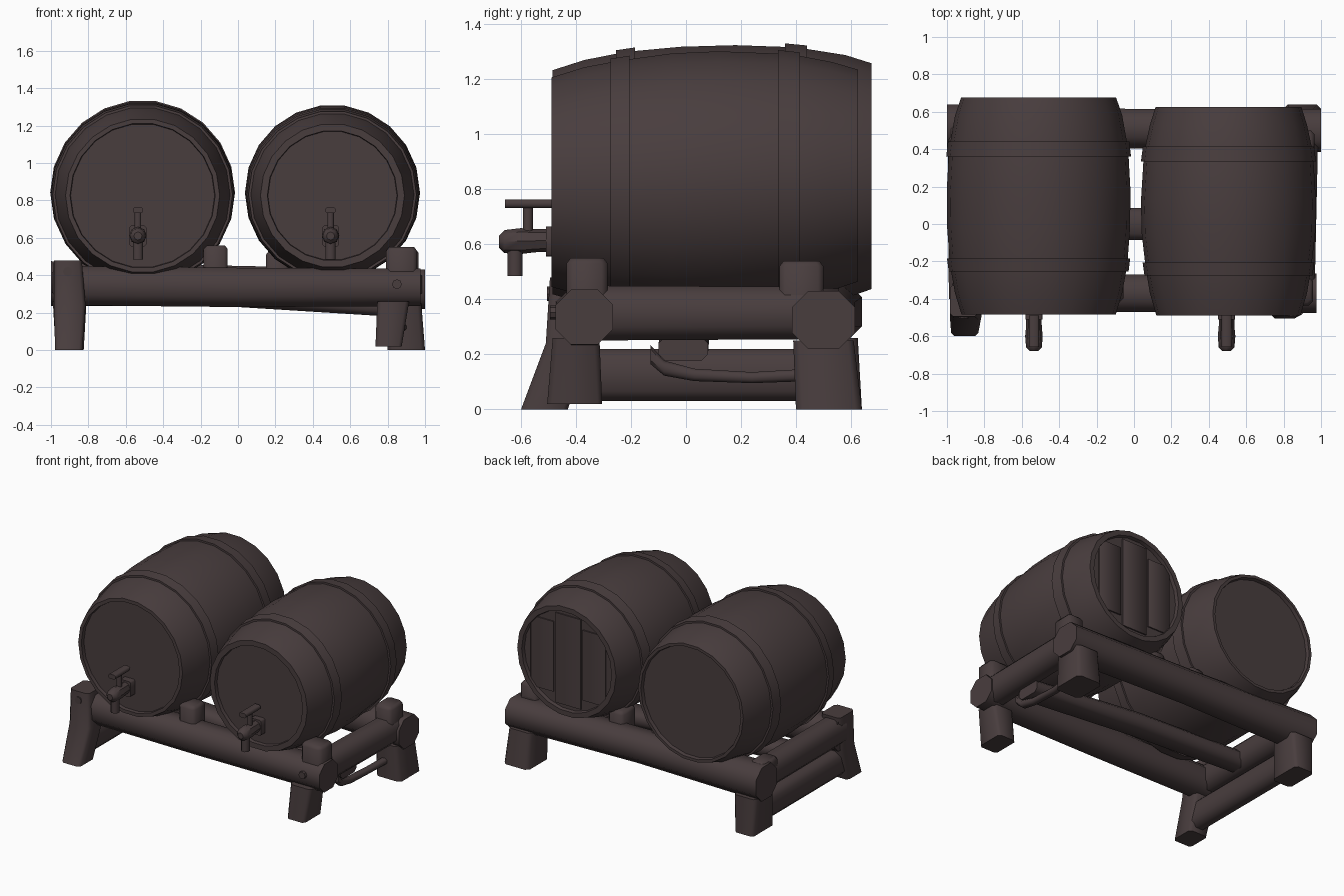
import bpy, bmesh, math

wood = bpy.data.materials.new("dark_brown_wood")
wood.diffuse_color = (0.066, 0.047, 0.048, 1)


def make(name, bm, angle=40):
    bmesh.ops.recalc_face_normals(bm, faces=bm.faces)
    me = bpy.data.meshes.new(name)
    bm.to_mesh(me)
    bm.free()
    me.materials.append(wood)
    ob = bpy.data.objects.new(name, me)
    bpy.context.collection.objects.link(ob)
    bpy.ops.object.select_all(action='DESELECT')
    bpy.context.view_layer.objects.active = ob
    ob.select_set(True)
    bpy.ops.object.shade_smooth_by_angle(angle=math.radians(angle))
    return ob


def skin(name, rings, angle=40):
    """Join equal-length rings of points and close both ends."""
    bm = bmesh.new()
    vs = [[bm.verts.new(p) for p in r] for r in rings]
    n = len(vs[0])
    for a, b in zip(vs, vs[1:]):
        for i in range(n):
            j = (i + 1) % n
            bm.faces.new((a[i], a[j], b[j], b[i]))
    bm.faces.new(vs[0])
    bm.faces.new(vs[-1])
    return make(name, bm, angle)


def beam(name, axis, stations, cut=0.28):
    """Timber with chamfered corners: stations are (x, y, z, width, height)."""
    rings = []
    for x, y, z, w, h in stations:
        c = cut * min(w, h)
        a, b = w / 2, h / 2
        sec = [(a, b - c), (a - c, b), (c - a, b), (-a, b - c),
               (-a, c - b), (c - a, -b), (a - c, -b), (a, c - b)]
        if axis == 'x':
            rings.append([(x, y + u, z + v) for u, v in sec])
        elif axis == 'y':
            rings.append([(x + u, y, z + v) for u, v in sec])
        else:
            rings.append([(x + u, y + v, z) for u, v in sec])
    return skin(name, rings, 50)


def lathe_y(name, x, profile, n=22):
    """Turned shape along y: profile is (y, radius, centre height)."""
    rings = [[(x + r * math.cos(2 * math.pi * i / n), y, z + r * math.sin(2 * math.pi * i / n))
              for i in range(n)] for y, r, z in profile]
    return skin(name, rings)


def barrel(side, x, y0, y1, z0, z1, curve, hoops, rim):
    zc = lambda y: z0 + (z1 - z0) * (y - y0) / (y1 - y0)
    rad = lambda y: next(a[1] + (b[1] - a[1]) * (y - a[0]) / (b[0] - a[0])
                         for a, b in zip(curve, curve[1:]) if y <= b[0] + 1e-6)
    prof = [(y0 + 0.025, rim, zc(y0)), (y0, rim + 0.003, zc(y0))]
    prof += [(y, r, zc(y)) for y, r in curve]
    prof += [(y1, rim + 0.01, zc(y1)), (y1 - 0.025, rim + 0.005, zc(y1))]
    lathe_y(side + "_barrel", x, prof)
    for i, (a, b) in enumerate(hoops):
        lathe_y(f"{side}_hoop_{i}", x, [
            (a, rad(a) - 0.02, zc(a)), (a, rad(a) + 0.013, zc(a)),
            (b, rad(b) + 0.013, zc(b)), (b, rad(b) - 0.02, zc(b))])


# Barrels with raised hoops
barrel("left", -0.51, -0.485, 0.675, 0.826, 0.848,
       [(-0.485, 0.412), (-0.37, 0.447), (-0.22, 0.474), (-0.02, 0.489), (0.18, 0.491),
        (0.4, 0.479), (0.58, 0.447), (0.675, 0.415)],
       [(-0.255, -0.185), (0.36, 0.44)], 0.385)
barrel("right", 0.505, -0.49, 0.625, 0.826, 0.85,
       [(-0.49, 0.385), (-0.37, 0.42), (-0.24, 0.442), (-0.05, 0.464), (0.12, 0.468),
        (0.38, 0.452), (0.53, 0.42), (0.625, 0.39)],
       [(-0.275, -0.205), (0.335, 0.415)], 0.345)

# Planks on the back of the right barrel
for i, (x, w, h) in enumerate([(0.3, 0.18, 0.5), (0.505, 0.2, 0.64), (0.71, 0.18, 0.5)]):
    beam(f"back_head_plank_{i}", 'z', [(x, 0.603, 0.85 - h / 2, w, 0.012),
                                       (x, 0.603, 0.85 + h / 2, w, 0.012)], 0.1)

# Taps
for side, x in (("left", -0.535), ("right", 0.495)):
    beam(side + "_tap_plate", 'y', [(x, -0.45, 0.61, 0.09, 0.11), (x, -0.51, 0.61, 0.09, 0.11)], 0.1)
    lathe_y(side + "_tap_body", x, [(-0.68, 0.022, 0.61), (-0.66, 0.042, 0.61), (-0.6, 0.047, 0.612),
                                    (-0.55, 0.042, 0.613), (-0.46, 0.04, 0.615)], 8)
    beam(side + "_tap_spout", 'z', [(x, -0.622, 0.485, 0.055, 0.055), (x, -0.622, 0.6, 0.055, 0.055)])
    beam(side + "_tap_stem", 'z', [(x, -0.575, 0.64, 0.035, 0.035), (x, -0.575, 0.735, 0.035, 0.035)])
    beam(side + "_tap_handle", 'y', [(x, -0.658, 0.748, 0.055, 0.032), (x, -0.49, 0.748, 0.055, 0.032)])

# Main beams of the stand
beam("front_beam", 'x', [(-0.97, -0.375, 0.345, 0.2, 0.21), (0, -0.37, 0.335, 0.2, 0.21),
                         (0.975, -0.37, 0.335, 0.21, 0.2)])
beam("back_beam", 'x', [(-1.0, 0.52, 0.355, 0.24, 0.24), (0, 0.51, 0.345, 0.21, 0.21),
                        (1.0, 0.5, 0.325, 0.23, 0.21)])
beam("right_rail", 'y', [(0.88, -0.4, 0.35, 0.17, 0.2), (0.9, 0.5, 0.35, 0.17, 0.19)])
beam("left_rail", 'y', [(-0.91, -0.4, 0.36, 0.16, 0.2), (-0.91, 0.58, 0.36, 0.17, 0.2)])
beam("left_lower_rail", 'y', [(-0.9, -0.42, 0.125, 0.13, 0.19), (-0.9, 0.55, 0.125, 0.13, 0.19)])
beam("middle_beam", 'x', [(-0.9, 0.0, 0.33, 0.15, 0.12), (0, 0.0, 0.29, 0.17, 0.12),
                          (0.88, -0.01, 0.22, 0.18, 0.09)])
beam("curved_brace", 'y', [(0.86, -0.13, 0.2, 0.05, 0.07), (0.86, -0.08, 0.15, 0.05, 0.055),
                           (0.86, 0.03, 0.125, 0.05, 0.045), (0.86, 0.24, 0.115, 0.05, 0.04),
                           (0.88, 0.45, 0.125, 0.05, 0.045)])

# Legs
beam("front_left_leg", 'z', [(-0.905, -0.515, 0.0, 0.145, 0.17), (-0.9, -0.43, 0.24, 0.17, 0.16),
                             (-0.91, -0.41, 0.48, 0.15, 0.17)], 0.12)
beam("front_right_leg", 'z', [(0.805, -0.405, 0.02, 0.14, 0.2), (0.83, -0.4, 0.26, 0.17, 0.17)], 0.12)
beam("back_left_leg", 'z', [(-0.9, 0.52, 0.0, 0.15, 0.24), (-0.9, 0.52, 0.26, 0.18, 0.21)], 0.12)
beam("back_right_leg", 'z', [(0.9, 0.52, 0.0, 0.2, 0.24), (0.89, 0.5, 0.25, 0.18, 0.22)], 0.12)

# Chocks that hold the barrels
for name, x, y, w, d, top in (("front_middle", -0.12, -0.345, 0.13, 0.14, 0.56),
                              ("front_right", 0.875, -0.36, 0.165, 0.15, 0.55),
                              ("back_middle", 0.21, 0.42, 0.12, 0.16, 0.53),
                              ("back_second", -0.12, 0.42, 0.11, 0.15, 0.53),
                              ("back_right", 0.9, 0.42, 0.13, 0.16, 0.54),
                              ("back_left", -0.93, 0.45, 0.12, 0.17, 0.48)):
    beam(name + "_chock", 'z', [(x, y, 0.38, w, d), (x, y, top - 0.02, w, d),
                                (x, y, top, w - 0.03, d - 0.03)], 0.15)

# Pegs on the front
for side, x, z, y in (("left", -0.91, 0.42, -0.505), ("right", 0.85, 0.352, -0.495)):
    lathe_y(side + "_peg", x, [(y, 0.026, z), (y + 0.12, 0.026, z)], 8)
